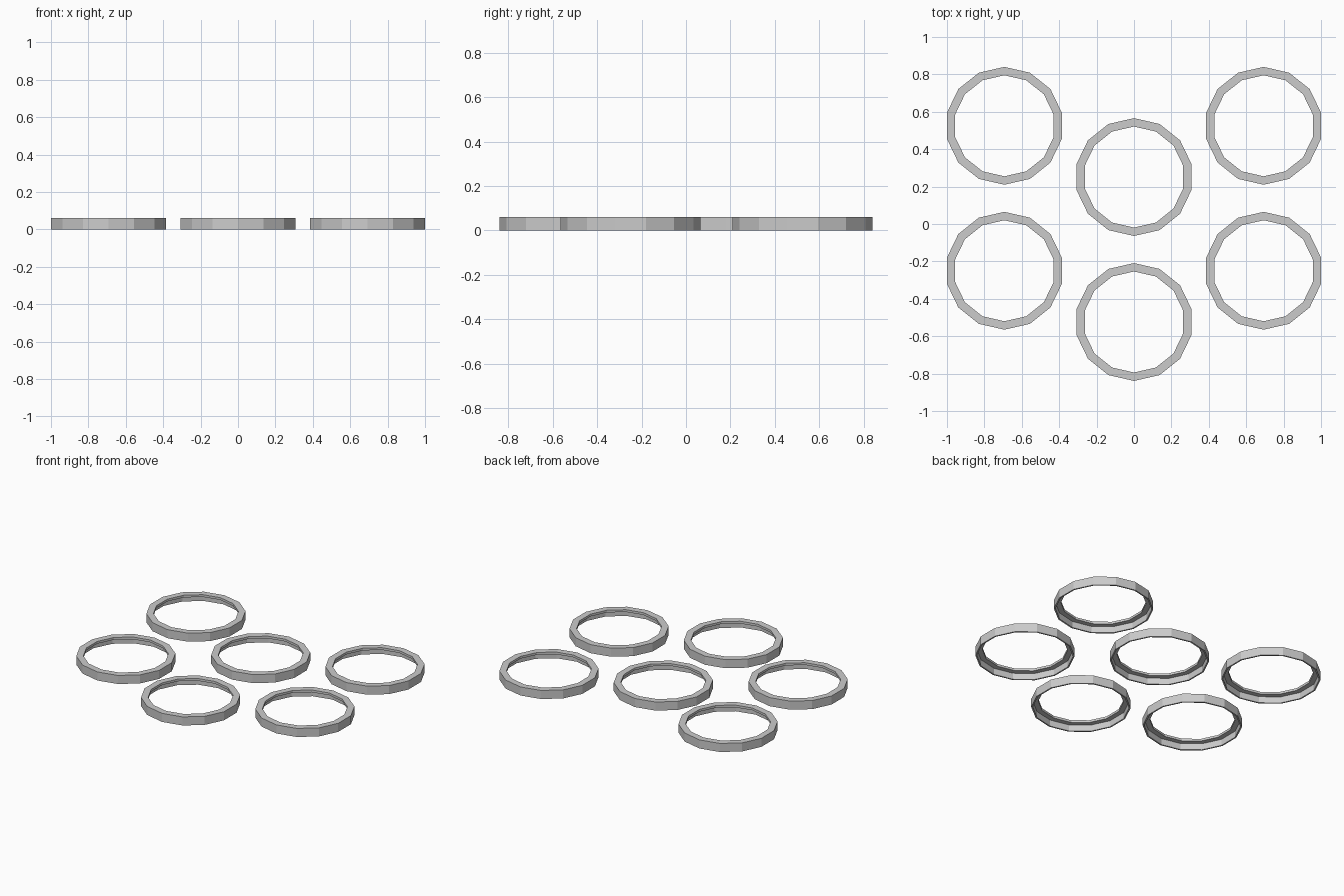
import bpy, bmesh, math

if "Cube" in bpy.data.objects:
    bpy.data.objects.remove(bpy.data.objects["Cube"])

SIDES = 14
R_OUT, R_IN = 0.315, 0.27      # outer wall and lip opening
HEIGHT, WALL, LIP = 0.06, 0.010, 0.016

# L-shaped section: thin outer wall with an inward lip on top
PROFILE = [(R_OUT, 0), (R_OUT, HEIGHT), (R_IN, HEIGHT),
           (R_IN, HEIGHT - LIP), (R_OUT - WALL, HEIGHT - LIP), (R_OUT - WALL, 0)]


def make_band(name, x, y):
    bm = bmesh.new()
    loops = []
    for i in range(SIDES):
        a = math.pi / 2 + 2 * math.pi * i / SIDES
        loops.append([bm.verts.new((r * math.cos(a), r * math.sin(a), z))
                      for r, z in PROFILE])
    n = len(PROFILE)
    for i in range(SIDES):
        p, q = loops[i], loops[(i + 1) % SIDES]
        for j in range(n):
            k = (j + 1) % n
            bm.faces.new((p[j], q[j], q[k], p[k]))
    bmesh.ops.recalc_face_normals(bm, faces=bm.faces)
    mesh = bpy.data.meshes.new(name)
    bm.to_mesh(mesh)
    bm.free()
    obj = bpy.data.objects.new(name, mesh)
    obj.location = (x, y, 0)
    bpy.context.collection.objects.link(obj)


# Three columns of two bands; the middle column is shifted forward
for col, x, y_back in (("left", -0.693, 0.525), ("middle", 0, 0.251), ("right", 0.693, 0.525)):
    for row, dy in (("back", 0), ("front", -0.775)):
        make_band(f"{col}_{row}_lid_band", x, y_back + dy)
